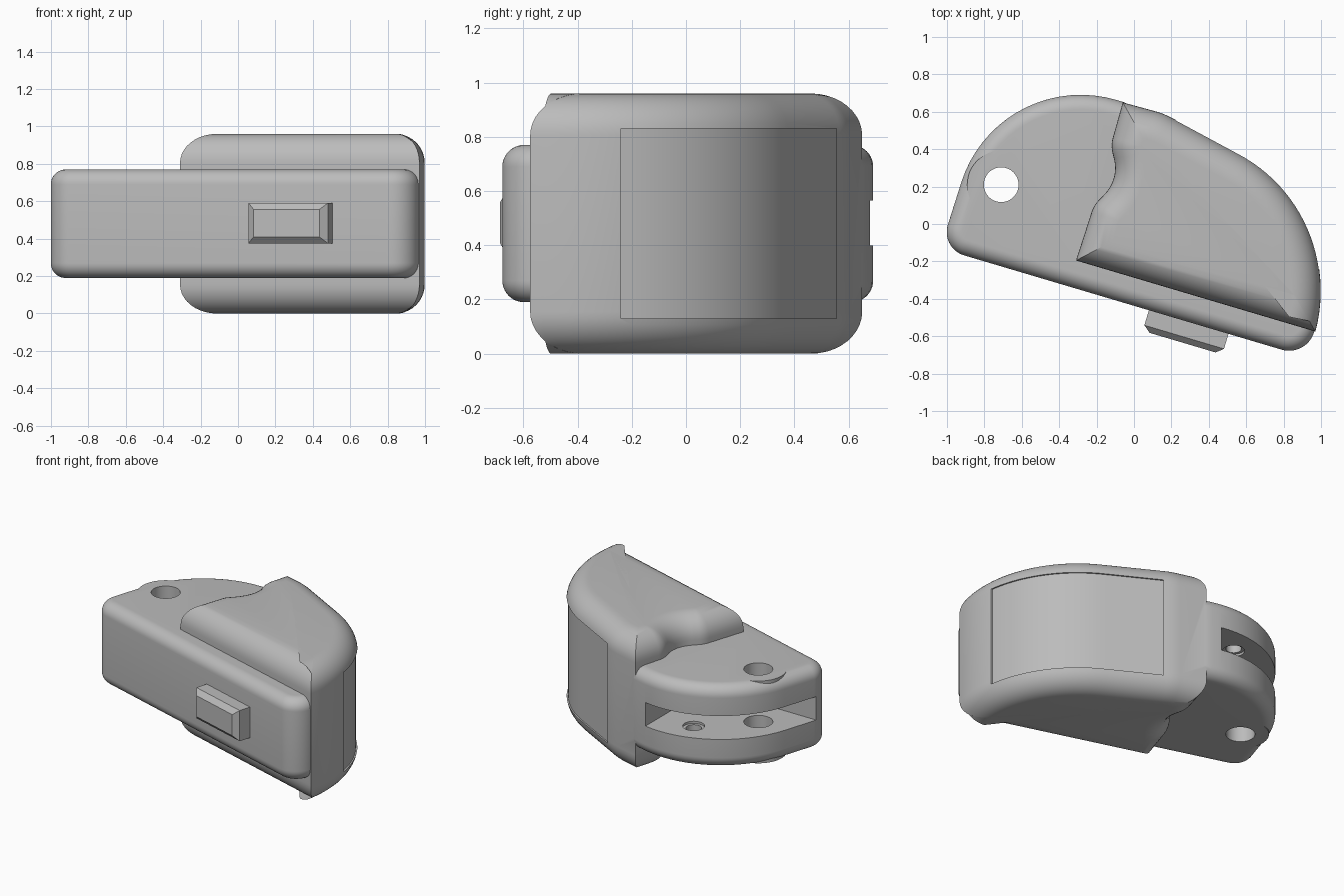
import bpy, bmesh, math
from mathutils import Vector

if "Cube" in bpy.data.objects:
    bpy.data.objects.remove(bpy.data.objects["Cube"])

grey = bpy.data.materials.new("plain_grey")
grey.use_nodes = True
grey.diffuse_color = (0.5, 0.5, 0.5, 1)
grey.node_tree.nodes["Principled BSDF"].inputs["Base Color"].default_value = (0.5, 0.5, 0.5, 1)


def loft(name, rings):
    """Closed solid through equal-length rings of 3D points."""
    bm = bmesh.new()
    rows = [[bm.verts.new(p) for p in ring] for ring in rings]
    n = len(rows[0])
    for a, b in zip(rows, rows[1:]):
        for i in range(n):
            j = (i + 1) % n
            bm.faces.new((a[i], a[j], b[j], b[i]))
    bm.faces.new(rows[0][::-1])
    bm.faces.new(rows[-1])
    bmesh.ops.recalc_face_normals(bm, faces=bm.faces)
    mesh = bpy.data.meshes.new(name)
    bm.to_mesh(mesh)
    bm.free()
    mesh.materials.append(grey)
    obj = bpy.data.objects.new(name, mesh)
    bpy.context.collection.objects.link(obj)
    return obj


def fillet(corners):
    """Round the corners (x, y, radius) of a polygon with arcs."""
    out = []
    for i, (x, y, r) in enumerate(corners):
        p = Vector((x, y))
        u = (Vector(corners[i - 1][:2]) - p).normalized()
        v = (Vector(corners[(i + 1) % len(corners)][:2]) - p).normalized()
        if r == 0:
            out.append(p)
            continue
        half = u.angle(v) / 2
        centre = p + (u + v).normalized() * (r / math.sin(half))
        a = p + u * (r / math.tan(half)) - centre
        b = p + v * (r / math.tan(half)) - centre
        steps = max(4, int((math.pi - 2 * half) / 0.09))
        turn = math.atan2(a.cross(b), a.dot(b))
        for k in range(steps + 1):
            t = turn * k / steps
            c, s = math.cos(t), math.sin(t)
            out.append(centre + Vector((a.x * c - a.y * s, a.x * s + a.y * c)))
    return out


def inset(outline, d):
    """Move a counter-clockwise outline inwards with mitred corners."""
    out = []
    for i, p in enumerate(outline):
        e1 = (p - outline[i - 1]).normalized()
        e2 = (outline[(i + 1) % len(outline)] - p).normalized()
        n1, n2 = Vector((-e1.y, e1.x)), Vector((-e2.y, e2.x))
        out.append(p + (n1 + n2) * (d / (1 + n1.dot(n2))))
    return out


def prism(name, outline, z0, z1, r=0.0, steps=10):
    """Extruded outline whose top and bottom edges are rounded by r."""
    if r == 0:
        return loft(name, [[(p.x, p.y, z) for p in outline] for z in (z0, z1)])
    layers = []
    for k in range(steps + 1):
        t = math.pi / 2 * k / steps
        layers.append((r * (1 - math.sin(t)), r * (1 - math.cos(t))))
    levels = [(d, z0 + h) for d, h in layers] + [(d, z1 - h) for d, h in reversed(layers)]
    return loft(name, [[(p.x, p.y, z) for p in inset(outline, d)] for d, z in levels])


def cylinder(name, x, y, r, z0, z1):
    ring = [Vector((x + r * math.cos(a), y + r * math.sin(a)))
            for a in (math.tau * k / 48 for k in range(48))]
    return prism(name, ring, z0, z1)


def rect(x0, x1, y0, y1):
    return [Vector(p) for p in ((x0, y0), (x1, y0), (x1, y1), (x0, y1))]


def combine(target, tool, operation):
    mod = target.modifiers.new("combine", 'BOOLEAN')
    mod.operation, mod.object, mod.solver = operation, tool, 'EXACT'
    bpy.context.view_layer.objects.active = target
    bpy.ops.object.modifier_apply(modifier=mod.name)
    bpy.data.objects.remove(tool)


# Low body with a round free end
body_outline = fillet([(-1.035, -0.13, 0.13), (0.935, -0.715, 0.14), (0.98, -0.5, 0),
                       (0.85, 0, 0), (0.2, 0.5, 0), (-0.05, 0.65, 0), (-0.725, 0.85, 0.67)])
body = prism("body", body_outline, 0.19, 0.77, 0.08)

# Taller housing with a long curved back
bez = [Vector(p) for p in ((0.97, -0.575), (1.07, -0.2), (0.9, 0.2), (0.55, 0.38))]
curve = []
for k in range(25):
    t = k / 24
    s = 1 - t
    p = bez[0] * s**3 + bez[1] * 3 * s * s * t + bez[2] * 3 * s * t * t + bez[3] * t**3
    curve.append((p.x, p.y, 0))
housing_outline = fillet([(-0.31, -0.195, 0)] + curve +
                         [(0.16, 0.59, 0.4), (-0.06, 0.65, 0), (-0.125, 0.42, 0.16),
                          (-0.08, 0.24, 0.2), (-0.215, 0.1, 0.16)])
housing = prism("housing", housing_outline, 0, 0.96, 0.155)

# Shallow label panel sunk into the curved back
panel = prism("panel_cutter", rect(0.2, 1.2, -0.24, 0.555), 0.13, 0.83)
combine(panel, prism("panel_floor", inset(housing_outline, 0.012), 0.05, 0.9), 'DIFFERENCE')
combine(housing, panel, 'DIFFERENCE')

# Pivot boss, joined with the body and housing
combine(body, cylinder("pivot_boss", -0.71, 0.21, 0.182, 0.1905, 0.7695), 'UNION')
combine(body, housing, 'UNION')

# Slot in the free end, pivot hole and small blind sockets
combine(body, prism("slot_cutter", rect(-1.2, -0.16, -0.02, 0.9), 0.4, 0.565), 'DIFFERENCE')
combine(body, cylinder("pivot_hole", -0.71, 0.21, 0.093, -0.1, 1.1), 'DIFFERENCE')
for r, depth in ((0.07, 0.015), (0.05, 0.08)):
    combine(body, cylinder("socket", -0.41, 0.5, r, 0.4 - depth, 0.565 + depth), 'DIFFERENCE')

# Chamfered push button on the front
button = loft("push_button", [[(sx * w, y, sz * h) for sx, sz in ((-1, -1), (1, -1), (1, 1), (-1, 1))]
                              for y, w, h in ((0.05, 0.222, 0.108), (-0.083, 0.222, 0.108),
                                              (-0.114, 0.184, 0.074))])
button.location = (0.292, -0.525, 0.483)
button.rotation_euler.z = math.atan(-0.297)

# Smooth shading with sharp edges kept
bpy.ops.object.select_all(action='DESELECT')
body.select_set(True)
bpy.context.view_layer.objects.active = body
bpy.ops.object.shade_smooth_by_angle(angle=math.radians(30))
